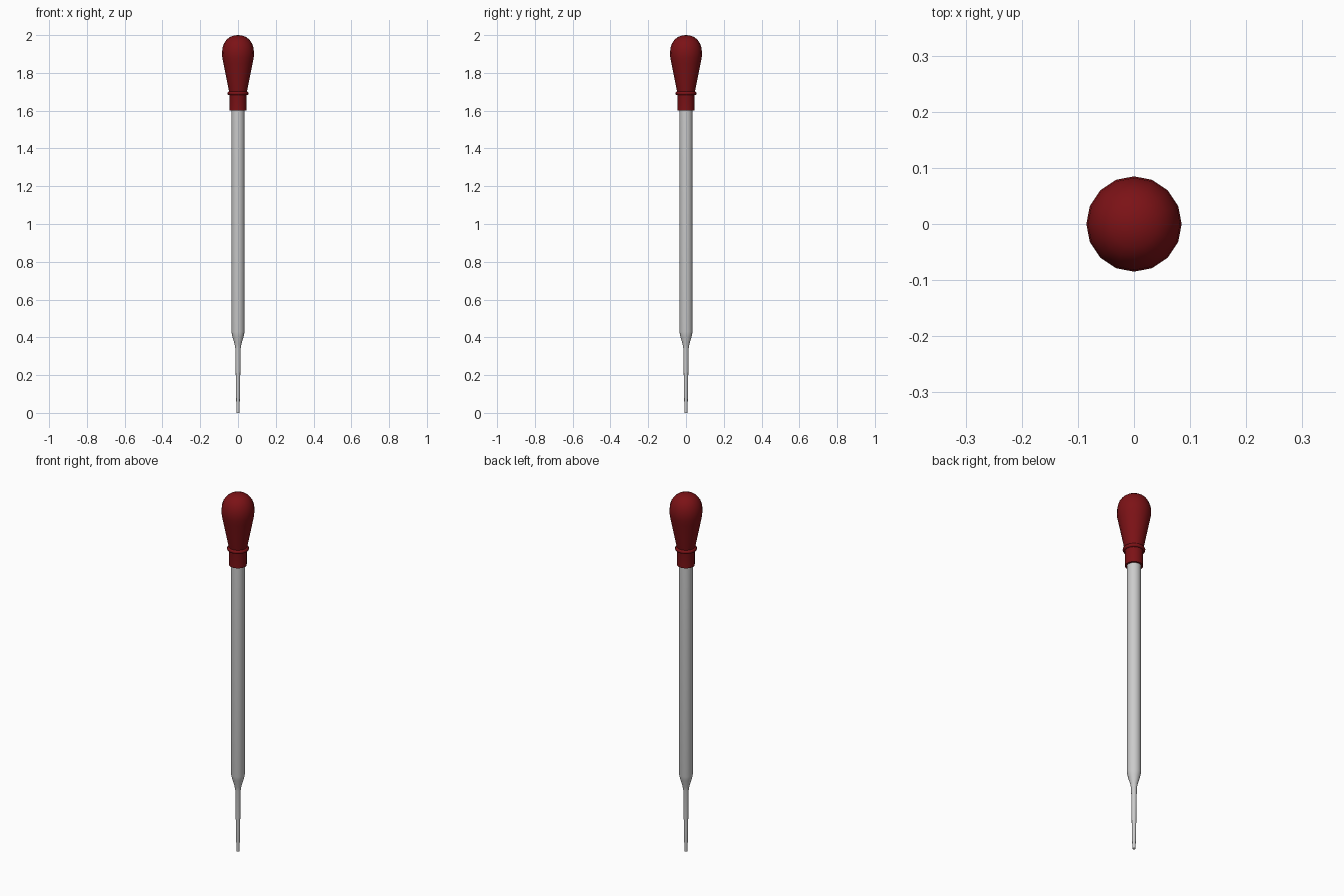
import bpy, bmesh, math

if "Cube" in bpy.data.objects:
    bpy.data.objects.remove(bpy.data.objects["Cube"])

SIDES = 16


def material(name, colour):
    mat = bpy.data.materials.new(name)
    mat.diffuse_color = colour
    mat.use_nodes = True
    mat.node_tree.nodes["Principled BSDF"].inputs["Base Color"].default_value = mat.diffuse_color
    return mat


def lathe(name, profile, mat=None, closed=False, angle=35):
    """Revolve (radius, z) points around the z axis; radius 0 makes a pole."""
    bm = bmesh.new()
    rings = []
    for r, z in profile:
        if r == 0:
            rings.append([bm.verts.new((0, 0, z))] * SIDES)
        else:
            rings.append([bm.verts.new((r * math.cos(math.tau * i / SIDES),
                                        r * math.sin(math.tau * i / SIDES), z))
                          for i in range(SIDES)])
    pairs = list(zip(rings, rings[1:]))
    if closed:
        pairs.append((rings[-1], rings[0]))
    for low, high in pairs:
        for i in range(SIDES):
            j = (i + 1) % SIDES
            corners = list(dict.fromkeys((low[i], low[j], high[j], high[i])))
            bm.faces.new(corners)
    bmesh.ops.recalc_face_normals(bm, faces=bm.faces)
    mesh = bpy.data.meshes.new(name)
    bm.to_mesh(mesh)
    bm.free()
    obj = bpy.data.objects.new(name, mesh)
    bpy.context.collection.objects.link(obj)
    if mat:
        mesh.materials.append(mat)
    bpy.context.view_layer.objects.active = obj
    obj.select_set(True)
    bpy.ops.object.shade_smooth_by_angle(angle=math.radians(angle))
    obj.select_set(False)
    return obj


red = material("red_rubber", (0.2, 0.006, 0.008, 1))

# Hollow glass tube with drawn-out tip: outer wall up, inner wall down
outer = [(0.008, 0.0), (0.011, 0.14), (0.014, 0.34), (0.018, 0.365),
         (0.030, 0.405), (0.035, 0.43), (0.035, 1.68)]
inner = [(0.029, 1.68), (0.029, 0.43), (0.024, 0.405), (0.013, 0.365),
         (0.010, 0.34), (0.008, 0.14), (0.005, 0.0)]
lathe("glass_tube", outer + inner, closed=True)

# Rubber bulb with sleeve that grips the tube
lathe("rubber_bulb", [(0.035, 1.60), (0.045, 1.60), (0.045, 1.69),
                      (0.047, 1.70), (0.054, 1.735), (0.061, 1.77),
                      (0.069, 1.81), (0.077, 1.85), (0.083, 1.88),
                      (0.085, 1.905), (0.082, 1.932), (0.074, 1.956),
                      (0.060, 1.977), (0.042, 1.990), (0.021, 1.998),
                      (0, 2.0)], red)

# Raised bead around the bulb's neck
bead = [(0.048 + 0.008 * math.cos(math.tau * k / 8),
         1.692 + 0.010 * math.sin(math.tau * k / 8)) for k in range(8)]
lathe("neck_bead", bead, red, closed=True, angle=60)
